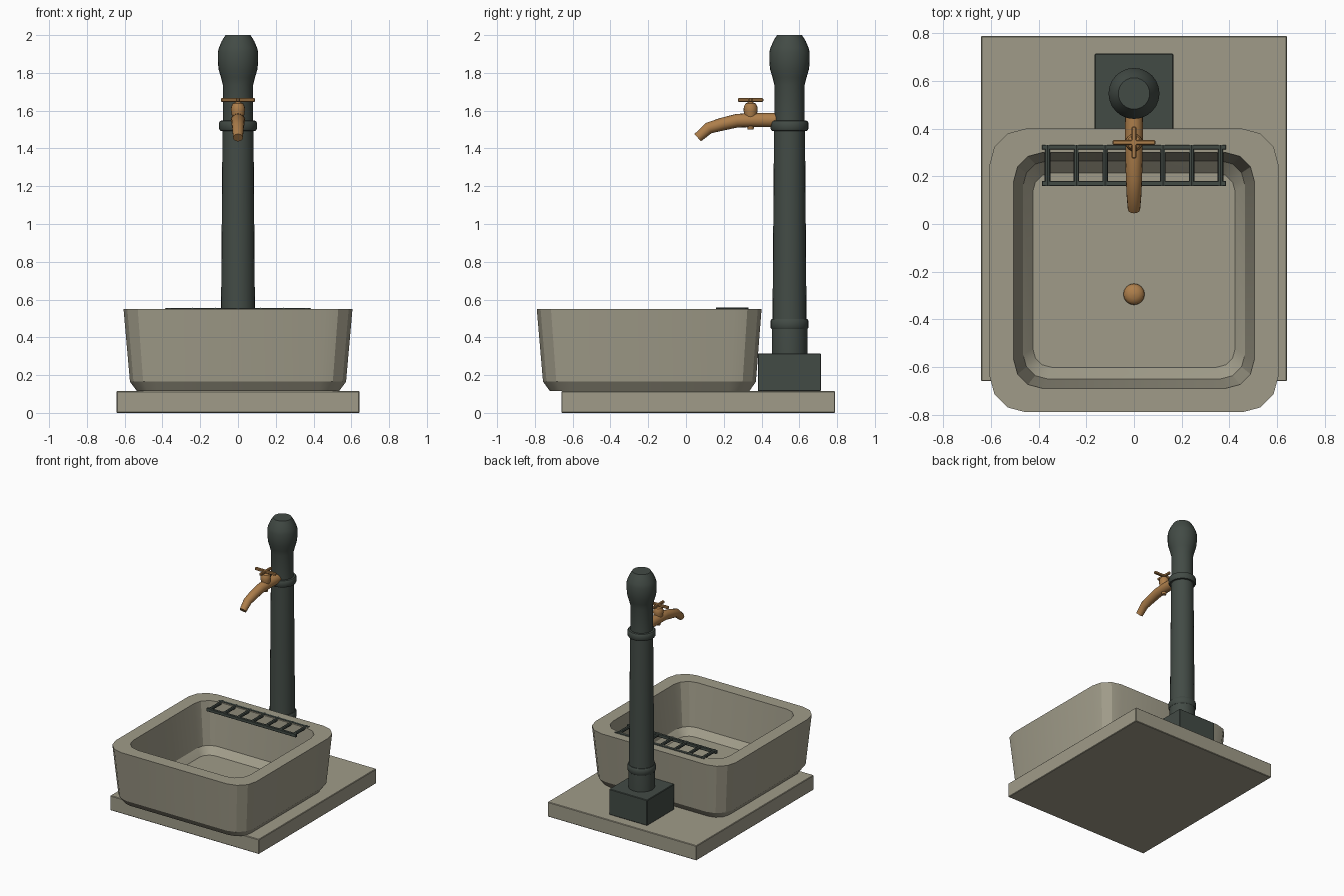
import bpy, bmesh, math
from mathutils import Vector

if "Cube" in bpy.data.objects:
    bpy.data.objects.remove(bpy.data.objects["Cube"])


def material(name, color):
    m = bpy.data.materials.new(name)
    m.diffuse_color = (*color, 1)
    m.use_nodes = True
    m.node_tree.nodes["Principled BSDF"].inputs["Base Color"].default_value = m.diffuse_color
    return m


STONE = material("stone", (0.35, 0.33, 0.25))
IRON = material("iron", (0.055, 0.07, 0.06))
BRASS = material("brass", (0.42, 0.21, 0.07))


def finish(name, bm, mat, smooth=35):
    bmesh.ops.recalc_face_normals(bm, faces=bm.faces)
    me = bpy.data.meshes.new(name)
    bm.to_mesh(me)
    bm.free()
    ob = bpy.data.objects.new(name, me)
    bpy.context.collection.objects.link(ob)
    me.materials.append(mat)
    bpy.ops.object.select_all(action='DESELECT')
    ob.select_set(True)
    bpy.context.view_layer.objects.active = ob
    bpy.ops.object.shade_smooth_by_angle(angle=math.radians(smooth))
    return ob


def loft(name, rings, mat, smooth=35):
    """Skin a list of equal-sized point rings and cap both ends."""
    bm = bmesh.new()
    vs = [[bm.verts.new(p) for p in r] for r in rings]
    n = len(rings[0])
    for a, b in zip(vs, vs[1:]):
        for i in range(n):
            j = (i + 1) % n
            bm.faces.new((a[i], a[j], b[j], b[i]))
    bm.faces.new(vs[0])
    bm.faces.new(vs[-1])
    return finish(name, bm, mat, smooth)


def lathe(name, center, profile, mat, n=24):
    cx, cy = center
    return loft(name, [[(cx + r * math.cos(2 * math.pi * i / n),
                         cy + r * math.sin(2 * math.pi * i / n), z)
                        for i in range(n)] for r, z in profile], mat)


def tube(name, path, mat, n=16):
    """Tapered tube along (x, y, z, radius) points."""
    pts = [Vector(p[:3]) for p in path]
    rings = []
    for k, p in enumerate(pts):
        t = (pts[min(k + 1, len(pts) - 1)] - pts[max(k - 1, 0)]).normalized()
        u = t.cross(Vector((1, 0, 0)) if abs(t.x) < 0.9 else Vector((0, 0, 1))).normalized()
        v = t.cross(u)
        rings.append([p + path[k][3] * (u * math.cos(2 * math.pi * i / n) + v * math.sin(2 * math.pi * i / n))
                      for i in range(n)])
    return loft(name, rings, mat)


def box(name, lo, hi, mat, bevel=0.004):
    bm = bmesh.new()
    bmesh.ops.create_cube(bm, size=1)
    for v in bm.verts:
        v.co = [(a + b) / 2 + c * (b - a) for a, b, c in zip(lo, hi, v.co)]
    if bevel:
        bmesh.ops.bevel(bm, geom=bm.edges[:], offset=bevel, segments=1, affect='EDGES')
    return finish(name, bm, mat, 20)


def rounded_rect(hx, y0, y1, z, r, seg=3):
    pts = []
    for q, (cx, cy) in enumerate([(hx - r, y1 - r), (r - hx, y1 - r), (r - hx, y0 + r), (hx - r, y0 + r)]):
        for s in range(seg + 1):
            a = math.pi / 2 * (q + s / seg)
            pts.append((cx + r * math.cos(a), cy + r * math.sin(a), z))
    return pts


# Paving slab and pillar plinth
box("base_slab", (-0.643, -0.66, 0), (0.643, 0.79, 0.115), STONE)
box("pillar_plinth", (-0.165, 0.38, 0.115), (0.165, 0.715, 0.315), IRON)

# Basin: outside from the foot up, over the rim, down to the inner floor
loft("basin", [rounded_rect(*r) for r in [
    (0.535, -0.72, 0.335, 0.115, 0.11),
    (0.572, -0.757, 0.37, 0.165, 0.14),
    (0.606, -0.79, 0.40, 0.55, 0.15),
    (0.505, -0.69, 0.30, 0.55, 0.12),
    (0.465, -0.65, 0.265, 0.22, 0.10),
    (0.425, -0.602, 0.215, 0.17, 0.08),
]], STONE, 25)

# Pillar with bulbous head
P = (0, 0.548)
lathe("pillar", P, [(0.094, 0.315), (0.094, 0.45), (0.09, 0.5), (0.082, 1.5), (0.08, 1.56), (0.08, 1.735),
                    (0.09, 1.775), (0.103, 1.82), (0.107, 1.86), (0.107, 1.91), (0.1, 1.935),
                    (0.085, 1.97), (0.066, 2.0)], IRON)
for name, z, r in [("lower_collar", 0.47, 0.101), ("upper_collar", 1.52, 0.1)]:
    lathe(name, P, [(0.08, z - 0.028), (r - 0.006, z - 0.026), (r, z - 0.017),
                    (r, z + 0.017), (r - 0.006, z + 0.026), (0.08, z + 0.028)], IRON)

# Tap spout, valve and cross handle
tube("tap_spout", [(0, 0.50, 1.55, 0.038), (0, 0.36, 1.55, 0.037), (0, 0.27, 1.547, 0.036),
                   (0, 0.19, 1.528, 0.034), (0, 0.12, 1.508, 0.031), (0, 0.062, 1.457, 0.026)], BRASS)
lathe("tap_valve", (0, 0.342), [(0.015, 1.50), (0.03, 1.56), (0.037, 1.6), (0.036, 1.62),
                                (0.028, 1.637), (0.013, 1.645), (0.013, 1.665)], BRASS, 16)
box("handle_bar_across", (-0.09, 0.332, 1.646), (0.09, 0.352, 1.666), BRASS)
box("handle_bar_along", (-0.01, 0.275, 1.646), (0.01, 0.409, 1.666), BRASS)

# Bucket grate resting on the back rim
for i, y in enumerate((0.17, 0.322)):
    box(f"grate_rail_{i}", (-0.387, y - 0.01, 0.53), (0.387, y + 0.01, 0.554), IRON, 0.002)
for i in range(7):
    x = -0.363 + i * 0.121
    tube(f"grate_rung_{i}", [(x, 0.16, 0.545, 0.012), (x, 0.332, 0.545, 0.012)], IRON, 8)

# Drain plug
lathe("drain_plug", (0, -0.295), [(0.045, 0.168), (0.044, 0.18), (0.035, 0.193), (0.02, 0.2), (0.004, 0.203)], BRASS, 16)
